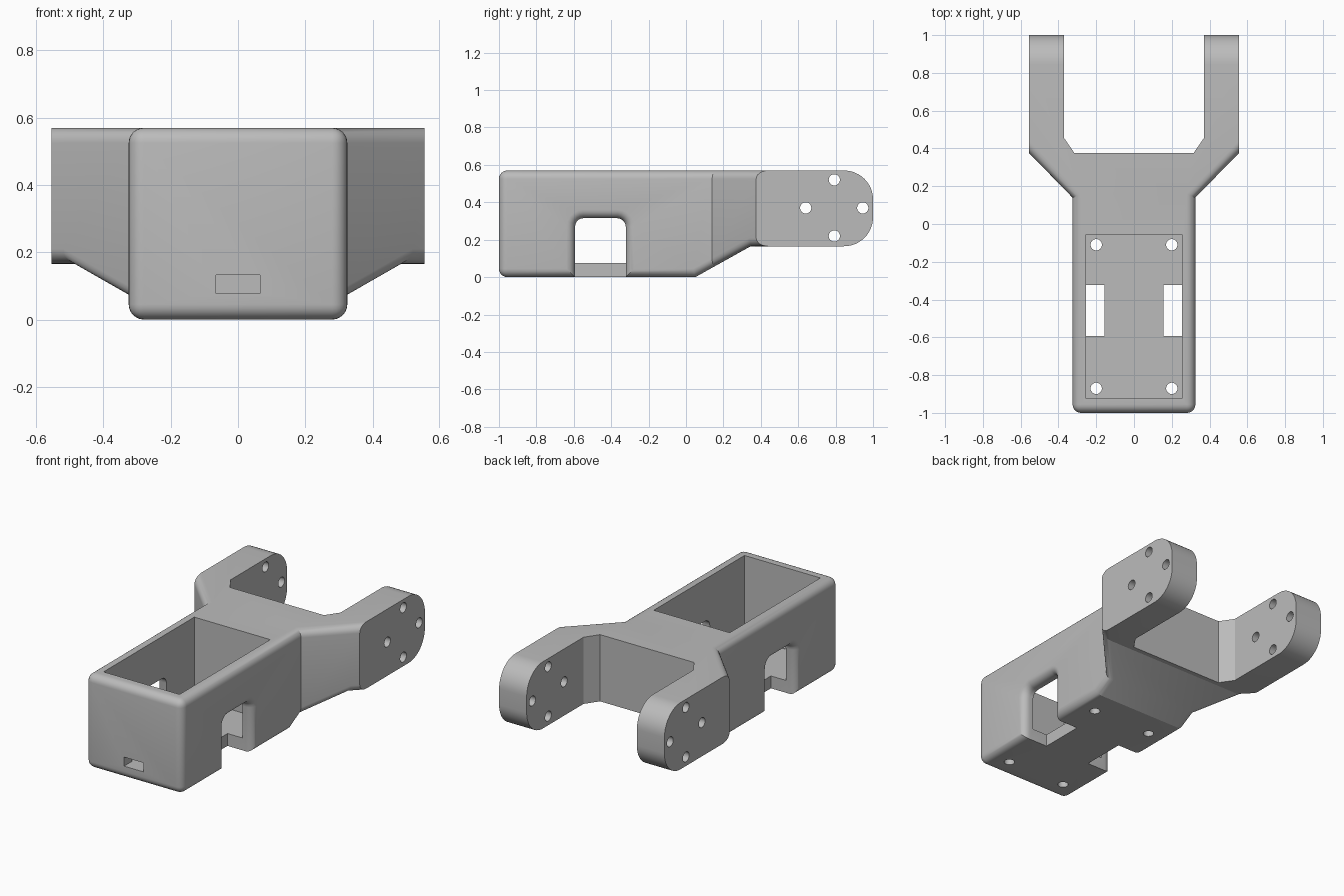
import bpy, bmesh, math
from mathutils import Vector

cube = bpy.data.objects.get("Cube")
if cube:
    bpy.data.objects.remove(cube, do_unlink=True)

grey = bpy.data.materials.new("plain grey")
grey.use_nodes = True
grey.diffuse_color = (0.5, 0.5, 0.5, 1)
grey.node_tree.nodes["Principled BSDF"].inputs["Base Color"].default_value = (0.5, 0.5, 0.5, 1)


def prism(name, points, axis, low, high):
    """Extrude a closed outline along x (points are y, z) or z (points are x, y)."""
    place = (lambda p: Vector((low, *p))) if axis == "x" else (lambda p: Vector((*p, low)))
    bm = bmesh.new()
    face = bm.faces.new([bm.verts.new(place(p)) for p in points])
    top = bmesh.ops.extrude_face_region(bm, geom=[face])["geom"]
    step = Vector((high - low, 0, 0)) if axis == "x" else Vector((0, 0, high - low))
    bmesh.ops.translate(bm, verts=[v for v in top if isinstance(v, bmesh.types.BMVert)], vec=step)
    bmesh.ops.recalc_face_normals(bm, faces=bm.faces)
    mesh = bpy.data.meshes.new(name)
    bm.to_mesh(mesh)
    bm.free()
    mesh.materials.append(grey)
    obj = bpy.data.objects.new(name, mesh)
    bpy.context.collection.objects.link(obj)
    return obj


def arc(cx, cy, r, start, end, steps):
    angles = [math.radians(start + (end - start) * i / steps) for i in range(steps + 1)]
    return [(cx + r * math.cos(a), cy + r * math.sin(a)) for a in angles]


def rect(x0, y0, x1, y1):
    return [(x0, y0), (x1, y0), (x1, y1), (x0, y1)]


def circle(x, y, r=0.03):
    return arc(x, y, r, 0, 345, 23)


def combine(obj, tool, operation="DIFFERENCE"):
    mod = obj.modifiers.new("cut", "BOOLEAN")
    mod.operation, mod.object, mod.solver = operation, tool, "EXACT"
    bpy.context.view_layer.update()
    result = bpy.data.meshes.new_from_object(obj.evaluated_get(bpy.context.evaluated_depsgraph_get()))
    obj.modifiers.clear()
    obj.data = result
    bpy.data.objects.remove(tool, do_unlink=True)


# Forked plan outline, limited by the side outline with rounded arm tips
half = [(0.325, -1), (0.325, 0.14), (0.555, 0.375), (0.555, 1.2),
        (0.37, 1.2), (0.37, 0.455), (0.315, 0.375)]
bracket = prism("forked_bracket", half + [(-x, y) for x, y in reversed(half)], "z", -0.5, 1)
side = [(-1.2, 0), (0.05, 0), (0.345, 0.165)]
side += arc(0.845, 0.32, 0.155, -90, 0, 12) + arc(0.845, 0.415, 0.155, 0, 90, 12) + [(-1.2, 0.57)]
combine(bracket, prism("side_outline", side, "x", -0.8, 0.8), "INTERSECT")

# Side windows that run down through the floor
opening = [(-0.593, -0.2), (-0.322, -0.2)]
opening += arc(-0.367, 0.27, 0.045, 0, 90, 5) + arc(-0.548, 0.27, 0.045, 90, 180, 5)
for s in (-1, 1):
    combine(bracket, prism("window_cutter", opening, "x", s * 0.155, s * 0.8))


# Round the outer edges of the box and the flared shoulders
def is_wall(face):
    n, c = face.normal, face.calc_center_median()
    if abs(n.z) > 0.1:
        return False
    return (n.y < -0.9 and c.y < -0.95) or (abs(n.x) > 0.5 and c.x * n.x > 0 and abs(c.x) > 0.32)


bm = bmesh.new()
bm.from_mesh(bracket.data)
bmesh.ops.remove_doubles(bm, verts=bm.verts, dist=0.0001)
bm.normal_update()
edges = []
for e in bm.edges:
    if len(e.link_faces) == 2 and all(v.co.y < 0.38 for v in e.verts):
        walls = sum(is_wall(f) for f in e.link_faces)
        if walls == 1 or (walls == 2 and all(v.co.y < -0.9 for v in e.verts)):
            edges.append(e)
bmesh.ops.bevel(bm, geom=edges, offset=0.045, offset_type="OFFSET", segments=6,
                profile=0.5, affect="EDGES", clamp_overlap=False, material=-1)
bm.to_mesh(bracket.data)
bm.free()

# Open tray and the cable slot in the front wall
combine(bracket, prism("tray_cutter", rect(-0.255, -0.925, 0.255, -0.055), "z", 0.075, 1))
combine(bracket, prism("slot_cutter", rect(-1.1, 0.077, -0.9, 0.132), "x", -0.065, 0.065))

# Screw holes in the tray floor
for x in (-0.2, 0.2):
    for y in (-0.87, -0.11):
        combine(bracket, prism("floor_hole_cutter", circle(x, y), "z", -0.2, 0.2))

# Ring of screw holes through both arms
for y, z in ((0.64, 0.37), (0.945, 0.37), (0.793, 0.22), (0.793, 0.52)):
    combine(bracket, prism("arm_hole_cutter", circle(y, z), "x", -0.8, 0.8))

# Smooth shading with sharp corners kept
bpy.ops.object.select_all(action="DESELECT")
bracket.select_set(True)
bpy.context.view_layer.objects.active = bracket
bpy.ops.object.shade_smooth_by_angle(angle=math.radians(25))
